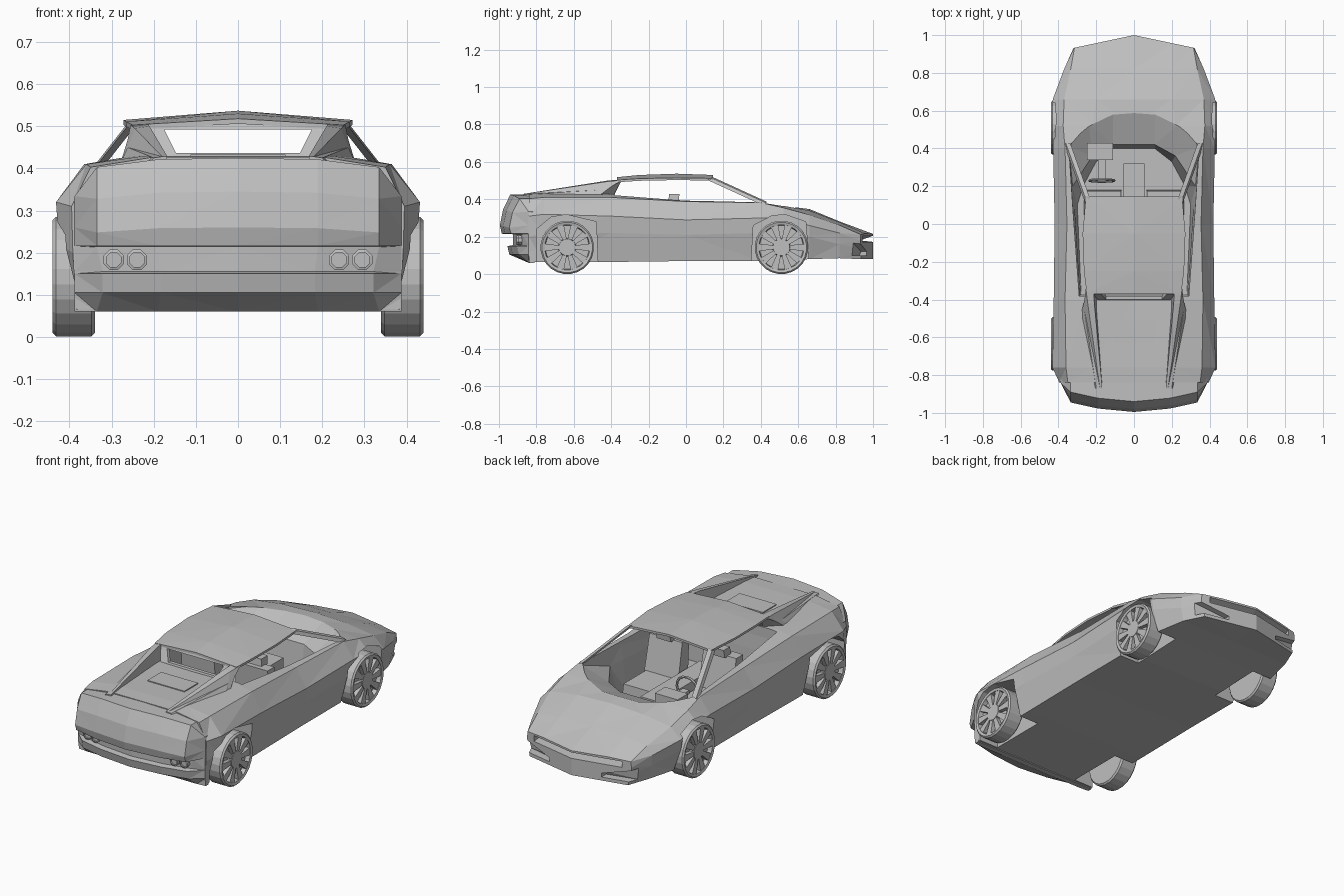
import bpy, bmesh, math
from mathutils import Vector

cube = bpy.data.objects.get("Cube")
if cube:
    bpy.data.objects.remove(cube, do_unlink=True)

grey = bpy.data.materials.new("body_grey")
grey.use_nodes = True
grey.diffuse_color = (0.52, 0.52, 0.52, 1)
for node in grey.node_tree.nodes:
    if node.type == 'BSDF_PRINCIPLED':
        node.inputs["Base Color"].default_value = grey.diffuse_color


def add_loft(bm, rings, wrap=False):
    """Skin matching closed rings; cap the ends unless the rings wrap round."""
    verts = [[bm.verts.new(p) for p in ring] for ring in rings]
    count = len(verts[0])
    pairs = list(zip(verts, verts[1:]))
    if wrap:
        pairs.append((verts[-1], verts[0]))
    else:
        bm.faces.new(verts[0])
        bm.faces.new(verts[-1])
    for a, b in pairs:
        for i in range(count):
            j = (i + 1) % count
            bm.faces.new((a[i], a[j], b[j], b[i]))


def solid(name, lofts, wrap=False, triangulate=False):
    """Make one object out of one or more lofts."""
    bm = bmesh.new()
    for rings in lofts:
        add_loft(bm, rings, wrap)
    bmesh.ops.recalc_face_normals(bm, faces=bm.faces)
    if triangulate:
        bmesh.ops.triangulate(bm, faces=bm.faces)
    mesh = bpy.data.meshes.new(name)
    bm.to_mesh(mesh)
    bm.free()
    mesh.materials.append(grey)
    obj = bpy.data.objects.new(name, mesh)
    bpy.context.collection.objects.link(obj)
    return obj


def box(name, xs, ys, zs):
    (x0, x1), (z0, z1) = xs, zs
    return solid(name, [[[(x0, y, z0), (x1, y, z0), (x1, y, z1), (x0, y, z1)] for y in ys]])


def cut(target, cutter):
    """Subtract the cutter for good, then discard it."""
    cutter.hide_render = True
    mod = target.modifiers.new("cut", 'BOOLEAN')
    mod.operation = 'DIFFERENCE'
    mod.solver = 'EXACT'
    mod.object = cutter
    graph = bpy.context.evaluated_depsgraph_get()
    mesh = bpy.data.meshes.new_from_object(target.evaluated_get(graph))
    target.modifiers.clear()
    target.data = mesh
    bpy.data.objects.remove(cutter, do_unlink=True)


def mirrored(points):
    return [(-x, *rest) for x, *rest in reversed(points)]


# Lower body: y, bow, bottom z, centre top z, then half section from sill to deck
stations = [
    (.93, .07, .08, .215, [(.30, .08), (.315, .14), (.32, .18), (.315, .212), (.2, .217)]),
    (.82, 0, .085, .282, [(.35, .085), (.365, .16), (.37, .22), (.335, .262), (.2, .278)]),
    (.66, 0, .08, .348, [(.385, .08), (.422, .2), (.43, .26), (.37, .317), (.2, .34)]),
    (.52, 0, .075, .365, [(.385, .075), (.425, .22), (.435, .3), (.375, .355), (.22, .365)]),
    (.40, 0, .07, .39, [(.385, .07), (.42, .22), (.428, .3), (.365, .382), (.25, .39)]),
    (0, 0, .07, .395, [(.385, .07), (.412, .21), (.42, .29), (.355, .388), (.3, .395)]),
    (-.4, 0, .065, .425, [(.385, .065), (.415, .22), (.425, .31), (.365, .41), (.26, .428)]),
    (-.76, 0, .065, .43, [(.385, .065), (.425, .22), (.432, .32), (.36, .41), (.22, .43)]),
    (-.84, 0, .065, .427, [(.385, .065), (.392, .2), (.395, .31), (.35, .403), (.2, .427)]),
]
rings = []
for y, bow, bottom, top, half in stations:
    half = [(x, y + bow * max(0, 1 - x / .33), z) for x, z in half]
    rings.append([(0, y + bow, bottom)] + half + [(0, y + bow, top)] + mirrored(half))
body = solid("lower_body", [rings], triangulate=True)

# Open cockpit: curved bonnet edge, sloping dashboard shelf, then the footwell
floor_plan = [(.11, .4), (.2, .33), (.27, .2), (.3, .1), (.28, -.37)]
shelf_plan = [(.11, .42), (.22, .36), (.325, .2), (.315, .1), (.285, -.375)]
rim_plan = [(.11, .62), (.24, .53), (.345, .41), (.325, .1), (.29, -.38)]
levels = []
for z, plan in ((.13, floor_plan), (.29, shelf_plan), (.37, rim_plan), (.6, rim_plan)):
    points = [(x, y, z) for x, y in plan]
    levels.append(points + mirrored(points))
cut(body, solid("cockpit_cutter", [levels], triangulate=True))

# Wheel arches
arches = [
    [(-.8, -.1), (-.8, .24), (-.72, .305), (-.64, .318), (-.48, .28), (-.465, -.1)],
    [(.34, -.1), (.36, .26), (.46, .312), (.53, .318), (.64, .28), (.67, -.1)],
]
for side in (1, -1):
    for arch in arches:
        cut(body, solid("arch_cutter", [[[(side * x, y, z) for y, z in arch]
                                         for x in (.265, .6)]]))


# Nose intakes: one wide slot and two corner openings
def nose_slot(*sections):
    cut(body, solid("intake_cutter", [[
        [(x, .93 + .07 * (1 - abs(x) / .33) + d, z) for d, z in profile]
        for x, profile in sections]], triangulate=True))


slot = [(.1, .207), (0, .205), (-.07, .18), (.1, .162)]
nose_slot((-.27, slot), (0, slot), (.27, slot))
for side in (1, -1):
    nose_slot((side * .16, [(.1, .122), (-.03, .12), (-.04, .1), (.1, .096)]),
              (side * .35, [(.1, .172), (-.035, .17), (-.045, .1), (.1, .096)]))

# Tail fascia: side profile swept across the car and wrapped into the flanks
fascia = [(-.945, .105), (-.955, .15), (-.925, .155), (-.925, .213), (-.985, .216),
          (-.995, .26), (-.978, .345), (-.94, .425)]
flank = [(.388, -.81, .06), (.388, -.835, .06)]
flank += [(.388, -.842, min(z, .3 + .08 * z)) for y, z in fascia] + [(.388, -.81, .334)]
rings = [flank]
for x, shift, squash in ((.335, .05, .94), (.19, .018, .99), (0, 0, 1)):
    ring = [(x, -.81, .06), (x, -.84, .06)]
    ring += [(x * (.96 if z < .16 else 1), y + shift,
              .06 + (z - .06) * (squash if z > .25 else 1)) for y, z in fascia]
    rings.append(ring + [(x, -.81, .06 + .365 * squash)])
rings += [[(-x, y, z) for x, y, z in ring] for ring in reversed(rings[:-1])]
solid("tail_fascia", [rings], triangulate=True)


def circle(radius, sides, place):
    return [place(radius * math.cos(t), radius * math.sin(t))
            for t in (math.tau * (i + .5) / sides for i in range(sides))]


# Twin round tail lamps
for side in (1, -1):
    for x in (.24, .295):
        back = -.925 + .05 * x / .335
        lamp = [circle(r, 8, lambda a, b: (side * x + a, back + d, .183 + b))
                for r, d in ((.026, .02), (.026, -.016), (.019, -.018), (.019, -.01))]
        solid("tail_lamp", [lamp])


# Wheels: dished tyre and rim, hub and ten spokes
def wheel(name, side, cy, radius):
    def ring(x, r):
        return circle(r, 24, lambda a, b: (side * x, cy + a, radius + b))

    tyre = [(.34, -.008), (.348, 0), (.432, 0), (.44, -.008), (.436, -.022), (.412, -.026)]
    parts = [[ring(x, radius + d) for x, d in tyre], [ring(.4, .05), ring(.436, .045)]]
    for i in range(10):
        angle = math.tau * i / 10
        out = Vector((0, math.cos(angle), math.sin(angle)))
        across = Vector((0, -out.z, out.y))
        spoke = []
        for r, w in ((.035, .01), (.121, .02)):
            mid = Vector((0, cy, radius)) + out * r
            spoke.append([mid + across * (w * s) + Vector((side * x, 0, 0))
                          for s, x in ((-1, .405), (1, .405), (1, .434), (-1, .434))])
        parts.append(spoke)
    solid(name, parts)


for side, label in ((1, "left"), (-1, "right")):
    wheel("front_wheel_" + label, side, .51, .143)
    wheel("rear_wheel_" + label, side, -.635, .143)

# Roof panel
roof = []
for y, width, edge, centre in ((.145, .255, .512, .53), (-.05, .272, .515, .537),
                               (-.25, .265, .511, .53), (-.37, .25, .503, .518)):
    top = [(width, y, edge), (0, y, centre), (-width, y, edge)]
    roof.append(top + [(x, y, z - .012) for x, y, z in reversed(top)])
solid("roof", [roof], triangulate=True)

for side, label in ((1, "left"), (-1, "right")):
    def bar(name, *sections):
        solid(name, [[[(side * x, y, z) for x, y, z in s] for s in sections]],
              triangulate=True)

    # Windscreen pillar
    bar("windscreen_pillar_" + label,
        *[[(x - .014, y, z), (x + .01, y, z - .008), (x + .01, y - .03, z - .015),
           (x - .014, y - .03, z - .008)] for x, y, z in ((.25, .145, .518), (.352, .43, .388))])
    # Rear buttress running from the roof down to the deck
    bar("buttress_" + label,
        [(.215, -.34, .507), (.255, -.34, .503), (.262, -.4, .468), (.283, -.49, .4), (.195, -.4, .4)],
        [(.21, -.42, .5), (.245, -.42, .495), (.262, -.46, .45), (.285, -.53, .4), (.195, -.45, .4)],
        [(.168, -.87, .429), (.18, -.87, .428), (.2, -.87, .425), (.22, -.87, .4), (.168, -.87, .4)])

# Rear window frame, left open
outer = [(.22, -.365, .505), (-.22, -.365, .505), (-.19, -.405, .42), (.19, -.405, .42)]
inner = [(.175, -.37, .492), (-.175, -.37, .492), (-.147, -.4, .436), (.147, -.4, .436)]
solid("rear_window_frame", [[[o, i, (i[0], i[1] + .02, i[2]), (o[0], o[1] + .02, o[2])]
                             for o, i in zip(outer, inner)]], wrap=True)

# Engine hatch
box("engine_hatch", (-.113, .113), (-.63, -.51), (.42, .433))

# Seats, each part a tapered block
for side, label in ((1, "left"), (-1, "right")):
    def seat_part(name, *sections):
        solid(name + label, [[[(side * .165 + s * w, y, z) for s, y, z in
                               ((-1, y0, z0), (1, y0, z0), (1, y1, z0), (-1, y1, z0))]
                              for w, y0, y1, z0 in sections]])

    seat_part("seat_cushion_", (.1, -.06, .18, .13), (.095, -.06, .175, .2))
    seat_part("seat_back_", (.105, -.1, -.01, .15), (.1, -.12, -.06, .39))
    seat_part("headrest_", (.045, -.095, -.04, .385), (.04, -.09, -.035, .428))

# Cabin fittings
box("centre_console", (-.055, .055), (-.2, .32), (.12, .24))
box("instrument_binnacle", (-.25, -.11), (.34, .43), (.26, .345))
box("steering_column", (-.19, -.15), (.24, .36), (.29, .31))
bpy.ops.mesh.primitive_torus_add(location=(-.17, .23, .31), rotation=(math.radians(85), 0, 0),
                                 major_segments=16, minor_segments=6,
                                 major_radius=.065, minor_radius=.007)
steering_wheel = bpy.context.object
steering_wheel.name = "steering_wheel"
steering_wheel.data.materials.append(grey)
